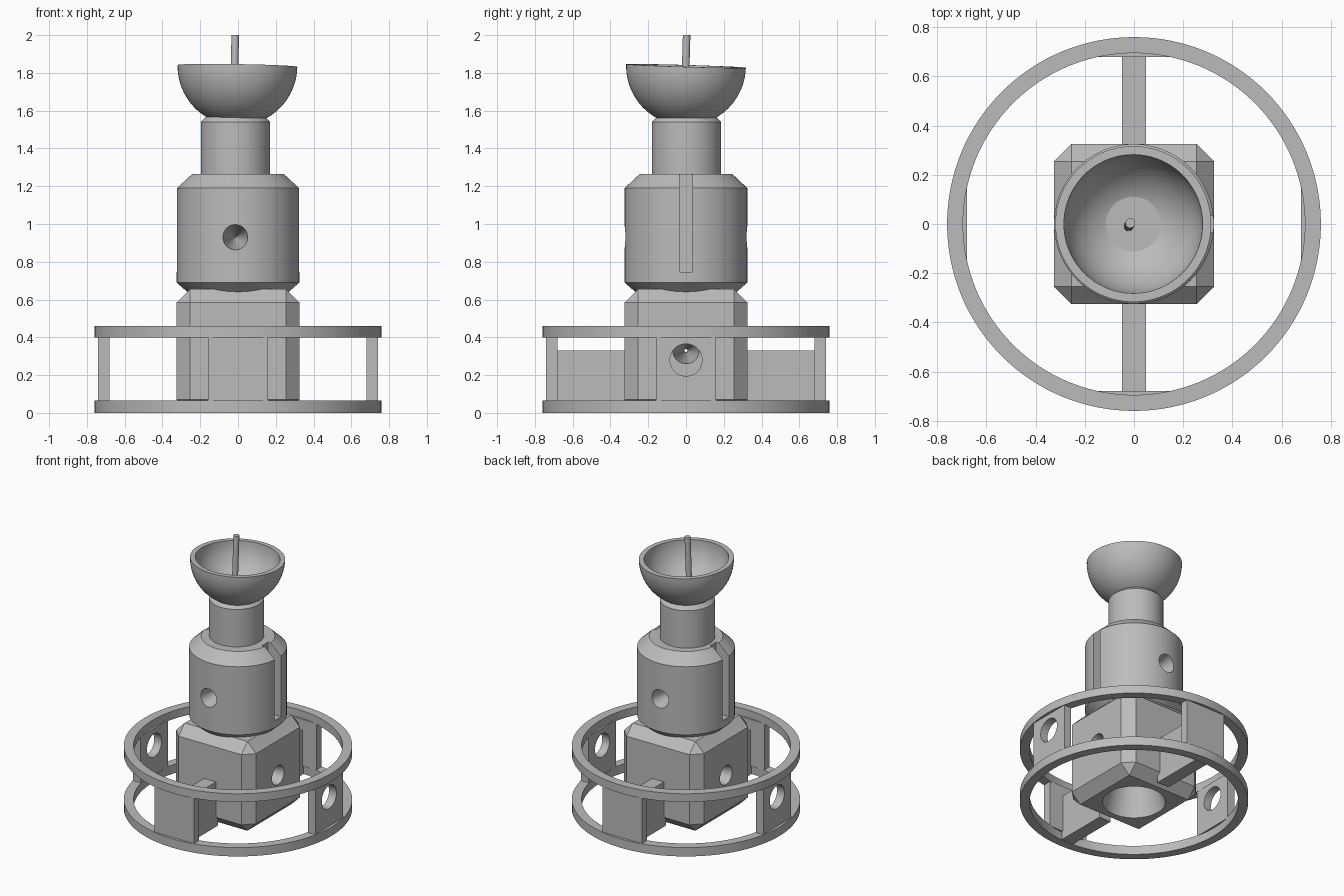
import bpy, bmesh
from math import pi, sin, cos, radians
from mathutils import Matrix, Vector

old = bpy.data.objects.get("Cube")
if old:
    bpy.data.objects.remove(old, do_unlink=True)

GREY = 0.5
mat = bpy.data.materials.new("plain grey")
mat.use_nodes = True
mat.diffuse_color = (GREY, GREY, GREY, 1)
mat.node_tree.nodes["Principled BSDF"].inputs["Base Color"].default_value = (GREY, GREY, GREY, 1)


def finish(name, bm):
    bmesh.ops.recalc_face_normals(bm, faces=bm.faces)
    mesh = bpy.data.meshes.new(name)
    bm.to_mesh(mesh)
    bm.free()
    mesh.materials.append(mat)
    ob = bpy.data.objects.new(name, mesh)
    bpy.context.collection.objects.link(ob)
    return ob


def lathe(name, profile, closed=False, segments=96):
    """Spin (radius, height) points around z."""
    bm = bmesh.new()
    verts = [bm.verts.new((r, 0, z)) for r, z in profile]
    pairs = list(zip(verts, verts[1:]))
    if closed:
        pairs.append((verts[-1], verts[0]))
    edges = [bm.edges.new(p) for p in pairs]
    bmesh.ops.spin(bm, geom=verts + edges, axis=(0, 0, 1), cent=(0, 0, 0),
                   angle=2 * pi, steps=segments, use_duplicate=False)
    bmesh.ops.remove_doubles(bm, verts=bm.verts, dist=1e-5)
    return finish(name, bm)


def box(name, low, high, chamfer=0):
    bm = bmesh.new()
    low, high = Vector(low), Vector(high)
    bmesh.ops.create_cube(bm, size=1, matrix=Matrix.Translation((low + high) / 2)
                          @ Matrix.Diagonal((*(high - low), 1)))
    if chamfer:
        bmesh.ops.bevel(bm, geom=bm.edges[:], offset=chamfer, segments=1, affect='EDGES')
    return finish(name, bm)


def cone(name, centre, direction, r1, r2, length):
    """Cone or cylinder starting at centre with r1 and ending with r2."""
    bm = bmesh.new()
    turn = Vector(direction).to_track_quat('Z', 'Y').to_matrix().to_4x4()
    bmesh.ops.create_cone(bm, cap_ends=True, segments=48, radius1=r1, radius2=r2, depth=length,
                          matrix=Matrix.Translation(centre) @ turn
                          @ Matrix.Translation((0, 0, length / 2)))
    return finish(name, bm)


def cut(target, cutter):
    mod = target.modifiers.new("cut", 'BOOLEAN')
    mod.operation, mod.solver, mod.object = 'DIFFERENCE', 'EXACT', cutter
    bpy.context.view_layer.objects.active = target
    bpy.ops.object.modifier_apply(modifier=mod.name)
    bpy.data.objects.remove(cutter, do_unlink=True)


parts = []

# Two flat rings around the base
for name, z0, z1 in (("lower_ring", 0, .065), ("upper_ring", .4, .46)):
    parts.append(lathe(name, [(.695, z0), (.76, z0), (.76, z1), (.695, z1)], True, 128))

# Chamfered core with a nozzle bore below and tapered holes at the sides
core = box("core_block", (-.325, -.325, 0), (.325, .325, .655), .07)
cut(core, cone("bore_cutter", (0, 0, -.02), (0, 0, 1), .215, .14, .27))
for s in (-1, 1):
    cut(core, cone("side_cutter", (s * .326, 0, .33), (-s, 0, 0), .07, .008, .327))
parts.append(core)

# Plates joining the rings: drilled at the sides, ribbed at front and back
for s, side, end in ((1, "left", "back"), (-1, "right", "front")):
    a, b = sorted((s * .68, s * .74))
    plate = box(side + "_plate", (a, -.16, .06), (b, .16, .405))
    cut(plate, cone("plate_cutter", (s * .6, 0, .28), (s, 0, 0), .085, .085, .2))
    parts.append(plate)
    parts.append(box(end + "_plate", (-.16, a, .06), (.16, b, .405)))
    a, b = sorted((s * .3, s * .69))
    parts.append(box(end + "_rib", (-.048, a, 0), (.048, b, .33)))

# Main drum with chamfered ends, side slots and tapered front and back holes
drum = lathe("drum", [(0, .62), (.245, .62), (.325, .69), (.325, 1.19), (.245, 1.265), (0, 1.265)])
for s in (-1, 1):
    a, b = sorted((s * .22, s * .4))
    cut(drum, box("slot_cutter", (a, -.035, .745), (b, .035, 1.4)))
    cut(drum, cone("hole_cutter", (-.015, s * .33, .93), (0, -s, 0), .068, .002, .31))
parts.append(drum)

# Neck, slightly off centre
neck = lathe("neck", [(0, 1.2), (.183, 1.2), (.183, 1.54), (.148, 1.578), (0, 1.578)])
neck.location = (-.013, .003, 0)
parts.append(neck)

# Open bowl and rod, leaning a little
lean = Matrix.Rotation(radians(-1.7), 4, 'X') @ Matrix.Rotation(radians(.9), 4, 'Y')
N = 20
arc = [pi / 2 * i / N for i in range(N + 1)]
profile = [(.317 * sin(t), -.317 * cos(t)) for t in arc]
profile += [(.282 * sin(t), -.282 * cos(t)) for t in reversed(arc)]
bowl = lathe("bowl", profile)
bowl.matrix_world = Matrix.Translation((-.003, 0, 1.837)) @ lean
parts.append(bowl)
rod = cone("rod", (0, 0, 0), (0, 0, 1), .02, .02, .45)
rod.matrix_world = Matrix.Translation((-.022, -.01, 1.55)) @ lean
parts.append(rod)

# Smooth curved faces, keep edges sharp
bpy.ops.object.select_all(action='DESELECT')
for ob in parts:
    ob.select_set(True)
bpy.context.view_layer.objects.active = parts[0]
bpy.ops.object.shade_smooth_by_angle(angle=radians(30))
